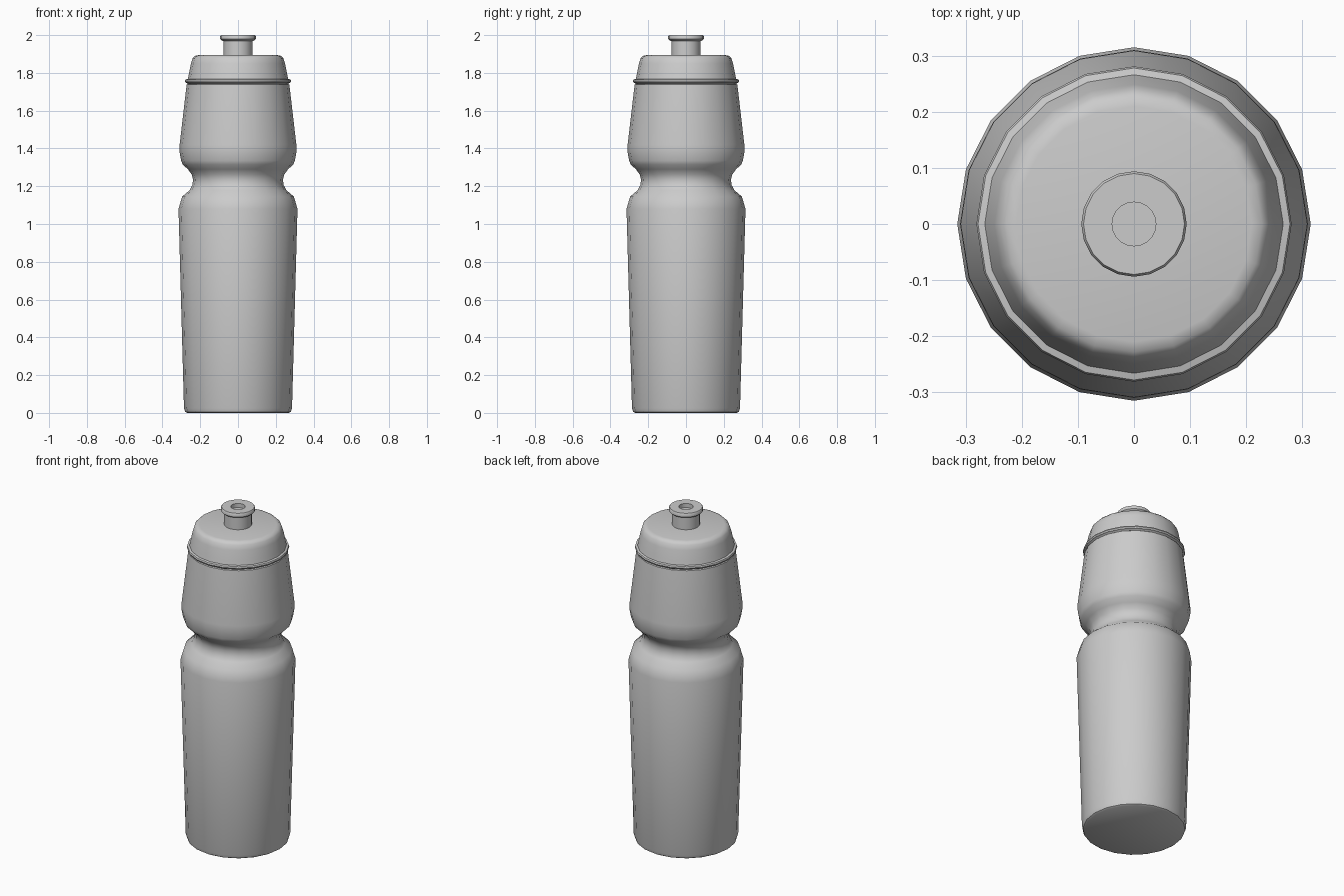
import bpy, bmesh, math

if "Cube" in bpy.data.objects:
    bpy.data.objects.remove(bpy.data.objects["Cube"])


def lathe(name, profile, sides=20):
    """Revolve (radius, z) points around z; radius 0 makes a closing pole."""
    bm = bmesh.new()
    rings = []
    for r, z in profile:
        if r == 0:
            rings.append([bm.verts.new((0, 0, z))] * sides)
        else:
            rings.append([bm.verts.new((r * math.cos(2 * math.pi * i / sides),
                                        r * math.sin(2 * math.pi * i / sides), z))
                          for i in range(sides)])
    for a, b in zip(rings, rings[1:]):
        for i in range(sides):
            j = (i + 1) % sides
            bm.faces.new(list(dict.fromkeys((a[i], a[j], b[j], b[i]))))
    bmesh.ops.recalc_face_normals(bm, faces=bm.faces)
    mesh = bpy.data.meshes.new(name)
    bm.to_mesh(mesh)
    bm.free()
    obj = bpy.data.objects.new(name, mesh)
    bpy.context.collection.objects.link(obj)
    bpy.ops.object.select_all(action='DESELECT')
    obj.select_set(True)
    bpy.context.view_layer.objects.active = obj
    bpy.ops.object.shade_smooth_by_angle(angle=math.radians(40))
    return obj


# Squeezable body with a tapered base and a pinched grip
lathe("bottle_body", [
    (0, 0), (0.27, 0), (0.28, 0.006), (0.286, 0.025), (0.315, 1.08),
    (0.296, 1.145), (0.257, 1.178), (0.242, 1.205), (0.238, 1.235),
    (0.245, 1.262), (0.265, 1.29), (0.293, 1.315), (0.301, 1.335),
    (0.31, 1.385), (0.309, 1.42), (0.272, 1.738), (0.262, 1.742), (0, 1.742)])

# Domed screw lid with a rolled rim at the bottom
lathe("lid", [
    (0, 1.742), (0.266, 1.742), (0.27, 1.746), (0.278, 1.749), (0.281, 1.757),
    (0.278, 1.765), (0.266, 1.768), (0.261, 1.79), (0.249, 1.85),
    (0.24, 1.878), (0.228, 1.89), (0.21, 1.894), (0, 1.894)])

# Pull-up spout with a flanged lip and drinking hole
lathe("spout", [
    (0, 1.89), (0.076, 1.89), (0.076, 1.968), (0.088, 1.973), (0.094, 1.979),
    (0.094, 1.994), (0.09, 2.0), (0.039, 2.0), (0.039, 1.975), (0, 1.975)])
